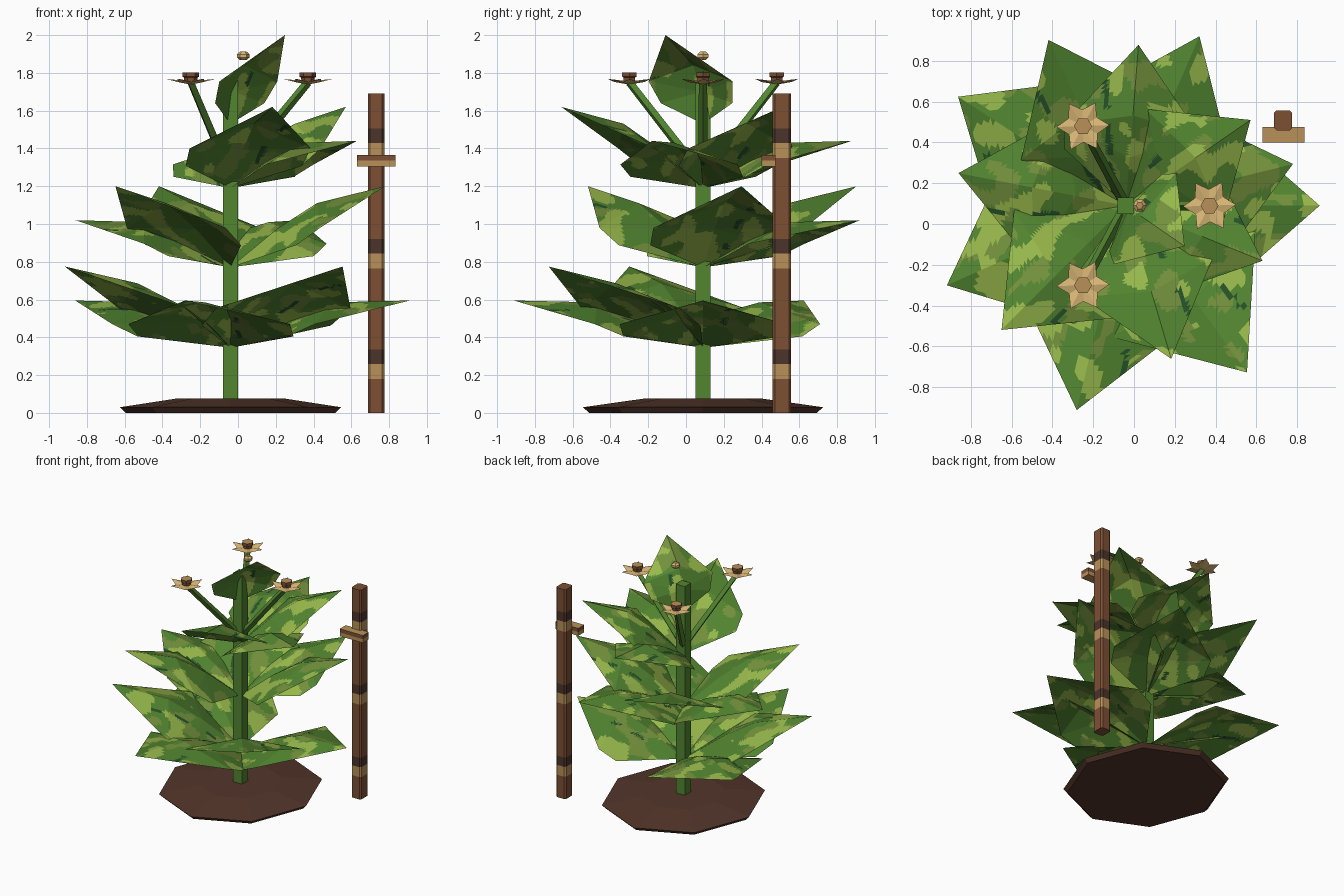
import bpy, bmesh, math
from mathutils import Vector, Matrix, noise

cube = bpy.data.objects.get("Cube")
if cube:
    bpy.data.objects.remove(cube, do_unlink=True)


def material(name, r, g, b):
    m = bpy.data.materials.new(name)
    m.use_nodes = True
    m.diffuse_color = (r, g, b, 1)
    m.node_tree.nodes["Principled BSDF"].inputs["Base Color"].default_value = (r, g, b, 1)
    return m


GREEN = material("leaf green", .085, .235, .03)
LIGHT = material("light green", .31, .48, .07)
OLIVE = material("olive green", .17, .28, .045)
DARK = material("dark green", .02, .085, .022)
SOIL = material("soil brown", .085, .036, .023)
WOOD = material("wood brown", .205, .08, .034)
BARK = material("dark brown", .07, .034, .023)
TAN = material("tan", .485, .283, .102)
PETAL = material("petal cream", .70, .47, .18)

CX, CY = -.04, .09      # plant axis


def finish(bm, name, mats, rule=None, normals=True):
    if normals:
        bmesh.ops.recalc_face_normals(bm, faces=bm.faces)
    bm.normal_update()
    if rule:
        for f in bm.faces:
            f.material_index = rule(f)
    me = bpy.data.meshes.new(name)
    bm.to_mesh(me)
    bm.free()
    for m in mats:
        me.materials.append(m)
    ob = bpy.data.objects.new(name, me)
    bpy.context.collection.objects.link(ob)
    return ob


def box(lo, hi):
    bm = bmesh.new()
    lo, hi = Vector(lo), Vector(hi)
    size = Matrix.Diagonal((*(hi - lo), 1))
    bmesh.ops.create_cube(bm, size=1, matrix=Matrix.Translation((lo + hi) / 2) @ size)
    return bm


def cut_at(bm, z):
    geom = bm.verts[:] + bm.edges[:] + bm.faces[:]
    bmesh.ops.bisect_plane(bm, geom=geom, plane_co=(0, 0, z), plane_no=(0, 0, 1))


def rings(sections, sides, sx=1, sy=1):
    """Closed body lofted through (radius, z) rings."""
    bm = bmesh.new()
    loops = []
    for r, z in sections:
        ang = [2 * math.pi * k / sides for k in range(sides)]
        loops.append([bm.verts.new((r * sx * math.cos(a), r * sy * math.sin(a), z)) for a in ang])
    for a, b in zip(loops, loops[1:]):
        for k in range(sides):
            n = (k + 1) % sides
            bm.faces.new((a[k], a[n], b[n], b[k]))
    bm.faces.new(loops[0][::-1])
    bm.faces.new(loops[-1])
    return bm


# soil mound
bm = rings([(.95, 0), (1, .03), (.5, .075)], 8, .585, .635)
bmesh.ops.translate(bm, verts=bm.verts, vec=(CX, CY, 0))
finish(bm, "soil_mound", [SOIL])

# main stem
finish(box((CX - .04, CY - .04, .04), (CX + .04, CY + .04, 1.76)), "main_stem", [GREEN])

# support stake with three pairs of bands
bm = box((.687, .458, 0), (.775, .557, 1.69))
upright = [e for e in bm.edges if abs(e.verts[0].co.z - e.verts[1].co.z) > 1]
bmesh.ops.bevel(bm, geom=upright, offset=.012, segments=1, affect='EDGES')
BANDS = [.18 + .585 * k for k in range(3)]
for z in BANDS:
    for step in (0, .08, .155):
        cut_at(bm, z + step)


def stake_colour(f):
    z = f.calc_center_median().z
    for b in BANDS:
        if b < z < b + .08:
            return 1
        if b + .08 < z < b + .155:
            return 2
    return 0


finish(bm, "support_stake", [WOOD, TAN, BARK], stake_colour)

# crosspiece on the stake
bm = box((.63, .40, 1.305), (.835, .475, 1.365))
cut_at(bm, 1.335)
finish(bm, "stake_crosspiece", [TAN, WOOD],
       lambda f: int(abs(f.normal.z) < .5 and f.calc_center_median().z > 1.335))


def leaf(name, angle, base_z, sections, tip):
    """Roof-shaped leaf; a section is (edge along, half width, edge z, ridge along, ridge z)."""
    bm = bmesh.new()
    root = bm.verts.new((0, 0, 0))
    left, mid, right = [root], [root], [root]
    for a, w, z, ra, rz in sections:
        left.append(bm.verts.new((a, w, z)))
        mid.append(bm.verts.new((ra, 0, rz)))
        right.append(bm.verts.new((a, -w, z)))
    end = bm.verts.new((tip[0], 0, tip[1]))
    for row in (left, mid, right):
        row.append(end)
    for p, q in ((mid, left), (right, mid)):
        for i in range(len(p) - 1):
            corners = list(dict.fromkeys((p[i], p[i + 1], q[i + 1], q[i])))
            bm.faces.new(corners)
    bmesh.ops.triangulate(bm, faces=bm.faces)
    for _ in range(4):
        bmesh.ops.subdivide_edges(bm, edges=bm.edges, cuts=1, use_grid_fill=True)

    seed = Vector((angle, base_z * 9, 3))

    def blotches(f):
        c = f.calc_center_median()
        p = Vector((c.x * 6, c.y * 8, c.z * 4)) + seed
        streak = noise.noise(Vector((c.x * 7, 0, 0)) + seed * 2)
        if abs(c.y - .06 - .15 * c.x) < .013 and streak > .1:
            return 3
        if noise.noise(p) > .2:
            return 1
        return 2 if noise.noise(p + Vector((20, 7, 5))) > .22 else 0

    for f in bm.faces:
        f.material_index = blotches(f)
    turn = Matrix.Translation((CX, CY, base_z)) @ Matrix.Rotation(math.radians(angle), 4, 'Z')
    bmesh.ops.transform(bm, matrix=turn, verts=bm.verts)
    finish(bm, name, [GREEN, LIGHT, OLIVE, DARK], normals=False)


def tier(name, base_z, length, width, angles, first_high):
    """Leaves alternate between a level and a raised pose."""
    for i, (angle, reach) in enumerate(angles):
        high = (i + first_high) % 2
        k, lift = length * reach, .18 * high
        secs = [(a * k, w * width, z + lift * a, ra * k, rz + lift * ra)
                for a, w, z, ra, rz in ((.32, .96, .06, .30, .15), (.47, 1, .125, .56, .24))]
        leaf(f"{name}_leaf_{i + 1}", angle, base_z, secs, (k, .25 + lift))


tier("lower", .345, 1.0, .44,
     [(147, .98), (204, .96), (256.5, 1.03), (306, 1.01), (0, .95)], 0)
tier("middle", .77, .87, .37,
     [(14, .97), (66.5, 1.04), (115, 1.03), (169, .96), (225, .99)], 1)
tier("upper", 1.19, .76, .335,
     [(-73.5, 1.03), (-22, .95), (34.5, .975), (85.5, 1.04)], 1)
leaf("top_leaf", -34.6, 1.53,
     [(.06, .23, .11, .02, .17), (.115, .27, .225, .09, .31)], (.35, .47))

# flowers on slanting stalks
for i, (x, y) in enumerate(((-.25, .48), (-.25, -.30), (.37, .09))):
    start, top = Vector((CX, CY, 1.25)), Vector((x, y, 1.75))
    d = top - start
    bm = bmesh.new()
    bmesh.ops.create_cone(bm, cap_ends=True, segments=4, radius1=.026, radius2=.022, depth=d.length,
                          matrix=Matrix.Translation((start + top) / 2)
                          @ d.to_track_quat('Z', 'Y').to_matrix().to_4x4())
    finish(bm, f"flower_stalk_{i + 1}", [GREEN])

    # star of six folded petals, closed below
    bm = bmesh.new()
    upper = bm.verts.new((x, y, 1.755))
    lower = bm.verts.new((x, y, 1.738))
    ring = []
    for k in range(12):
        a = math.radians(30 * k + 2)
        r, z = ((.13, 1.768), (.08, 1.752))[k % 2]
        ring.append(bm.verts.new((x + r * math.cos(a), y + r * math.sin(a), z)))
    for k in range(12):
        p, q = ring[k], ring[(k + 1) % 12]
        bm.faces.new((upper, p, q))
        bm.faces.new((lower, q, p))
    finish(bm, f"flower_petals_{i + 1}", [PETAL])

    bm = rings([(.034, 1.75), (.036, 1.775), (.044, 1.78), (.044, 1.803)], 6)
    bmesh.ops.translate(bm, verts=bm.verts, vec=(x, y, 0))
    finish(bm, f"flower_centre_{i + 1}", [WOOD, TAN], lambda f: int(f.normal.z > .5))

# small bud above the stem
bm = rings([(.018, 1.868), (.034, 1.882), (.034, 1.898), (.018, 1.912)], 6)
bmesh.ops.translate(bm, verts=bm.verts, vec=(.028, CY, 0))
finish(bm, "bud", [PETAL, TAN], lambda f: int(abs(f.normal.z) > .9))
